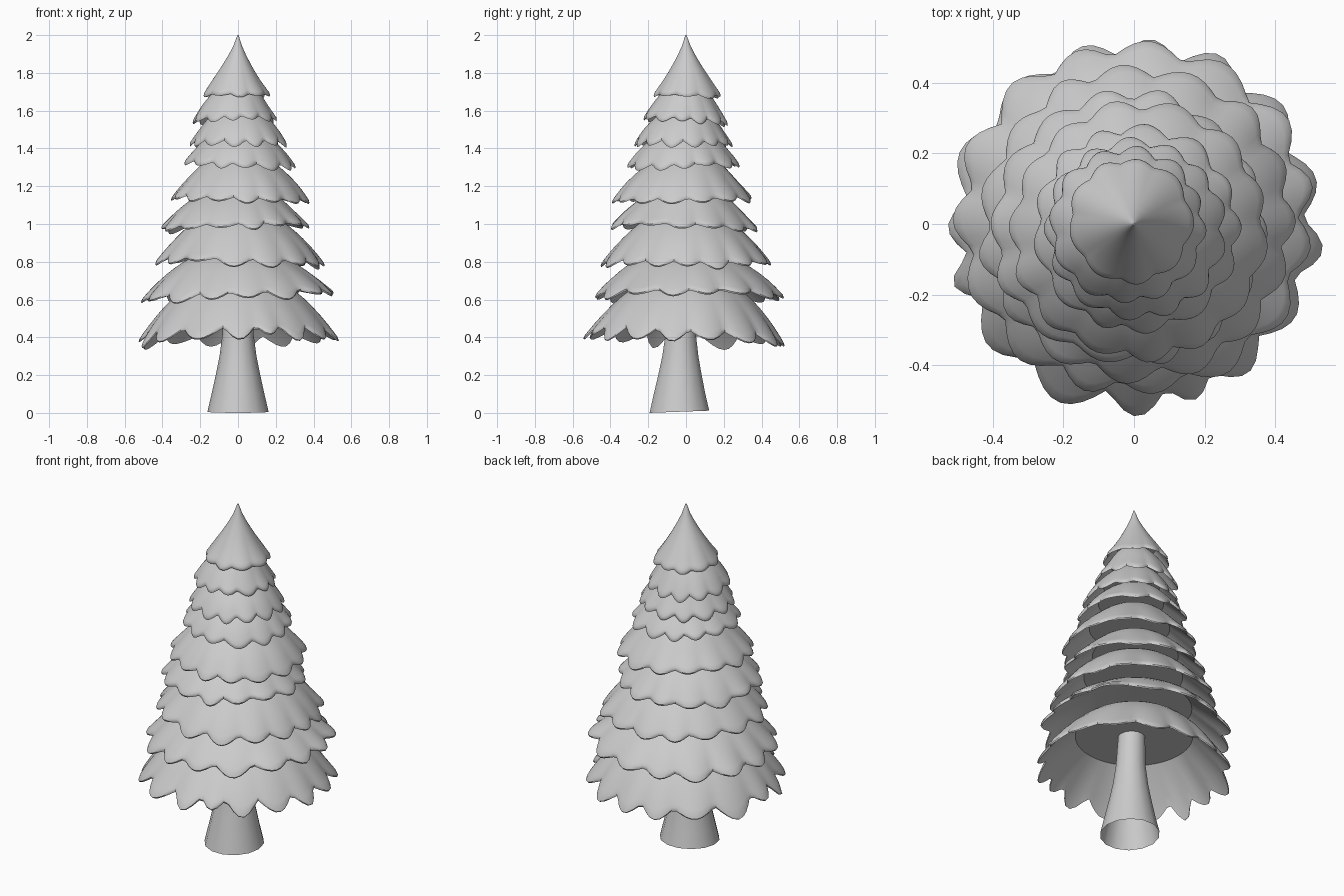
import bpy, bmesh, random
from math import sin, cos, pi, radians, tau

if "Cube" in bpy.data.objects:
    bpy.data.objects.remove(bpy.data.objects["Cube"])

random.seed(7)
SEG = 112


def make_object(name, bm, angle=35):
    bmesh.ops.recalc_face_normals(bm, faces=bm.faces)
    mesh = bpy.data.meshes.new(name)
    bm.to_mesh(mesh)
    bm.free()
    ob = bpy.data.objects.new(name, mesh)
    bpy.context.collection.objects.link(ob)
    bpy.ops.object.select_all(action='DESELECT')
    bpy.context.view_layer.objects.active = ob
    ob.select_set(True)
    bpy.ops.object.shade_smooth_by_angle(angle=radians(angle))
    return ob


def loft(bm, rings, cap_start=True, cap_end=True):
    loops = [[bm.verts.new(p) for p in ring] for ring in rings]
    for a, b in zip(loops, loops[1:]):
        n = len(a)
        for i in range(n):
            j = (i + 1) % n
            bm.faces.new((a[i], a[j], b[j], b[i]))
    if cap_start:
        bm.faces.new(loops[0])
    if cap_end:
        bm.faces.new(loops[-1])


def lobe_layout(count, tips=None):
    # tip angles in degrees, with reach and droop factors for every lobe
    if tips is None:
        step = 360 / count
        start = random.uniform(0, step)
        tips = [start + step * (i + random.uniform(-.22, .22)) for i in range(count)]
    tips = sorted(t % 360 for t in tips)
    lobes = []
    for i, t in enumerate(tips):
        lo = (tips[i - 1] - (360 if i == 0 else 0) + t) / 2
        hi = (tips[(i + 1) % len(tips)] + (360 if i == len(tips) - 1 else 0) + t) / 2
        lobes.append((lo, hi, random.uniform(.7, 1.05), random.uniform(-.3, 1)))
    return lobes


def lobe_at(lobes, deg):
    # returns lobe height 0..1 and its droop
    for lo, hi, reach, droop in lobes:
        for d in (deg, deg - 360, deg + 360):
            if lo <= d <= hi:
                s = abs(sin(pi * (d - lo) / (hi - lo)))
                h = .75 * s ** .9 + .25 * s * s
                return h * reach, h * droop
    return 0, 0


def tier(name, cx, cy, R, zb, r0, zt, power, lobes, amp, tx, ty):
    ang = [tau * i / SEG for i in range(SEG)]
    info = [lobe_at(lobes, 360 * i / SEG) for i in range(SEG)]
    thick = .02

    def ring(t, drop=0):
        pts = []
        for a, (h, droop) in zip(ang, info):
            rim = R * (1 - amp + amp * h)
            blend = t ** 2
            r = r0 + ((1 - blend) * R * .97 + blend * rim - r0) * t
            s = max(0, (r - r0) / (R - r0))
            z = zt - (zt - zb) * s ** power
            z += R * (.055 * (h - .6) - .06 * droop * t ** 3) * t ** 3 - drop
            z += (tx * cos(a) + ty * sin(a)) * t * t
            k = min(1, t * 1.5)
            pts.append((cx * k + r * cos(a), cy * k + r * sin(a), z))
        return pts

    rings = [ring(t) for t in (0, .12, .25, .4, .55, .7, .82, .92, .98)]
    rings.append(ring(1, .008))
    # underside: lip, sloped shell, then flat inner disc
    rings.append(ring(.985, thick))
    rings.append(ring(.8, thick * 1.2))
    inner = max(.25, (R * .6 - r0) / (R - r0))
    zi = zt - (zt - zb) * inner ** power - thick * 1.2
    rings.append([(cx + R * .58 * cos(a), cy + R * .58 * sin(a), zi) for a in ang])
    bm = bmesh.new()
    loft(bm, rings)
    return make_object(name, bm)


# trunk: flared, slightly off centre, open below
bm = bmesh.new()
prof = [(0, .162, -.035), (.1, .14, -.034), (.2, .118, -.032),
        (.3, .098, -.03), (.42, .082, -.028), (.6, .074, -.02)]
loft(bm, [[(r * cos(tau * i / 14), cy + r * sin(tau * i / 14),
            z + (.012 * (1 + sin(tau * i / 14)) / 2 if z == 0 else 0)) for i in range(14)]
          for z, r, cy in prof], cap_start=False)
make_object("trunk", bm)

# foliage tiers: cx, cy, radius, rim z, top radius, top z, curve, lobes, lobe depth, tilt x, tilt y
bottom_tips = [12, -8, -28, -56, -70, -88, -110, -144, -163, -176, 159, 129, 105, 85, 64, 39]
tiers = [
    (0, 0, .545, .365, .22, .685, 1.5, 16, .13, .01, -.025),
    (0, .017, .517, .615, .22, .83, 1.35, 15, .11, .018, -.005),
    (.01, .005, .458, .79, .20, 1.03, 1.3, 15, .10, -.01, -.005),
    (-.018, -.01, .398, .98, .17, 1.175, 1.25, 14, .10, .01, -.012),
    (.015, -.02, .373, 1.135, .14, 1.355, 1.25, 14, .09, -.01, .005),
    (.008, -.015, .303, 1.315, .13, 1.485, 1.25, 13, .11, -.01, .006),
    (.005, -.015, .263, 1.425, .12, 1.595, 1.25, 13, .11, 0, -.004),
    (-.018, -.005, .227, 1.545, .08, 1.74, 1.25, 12, .11, .004, -.012),
    (-.01, .008, .18, 1.685, .003, 2.0, .78, 9, .09, 0, -.004),
]
for i, (cx, cy, R, zb, r0, zt, power, n, amp, tx, ty) in enumerate(tiers):
    lobes = lobe_layout(n, bottom_tips if i == 0 else None)
    tier(f"foliage_tier_{i + 1}", cx, cy, R, zb, r0, zt, power, lobes, amp, tx, ty)
